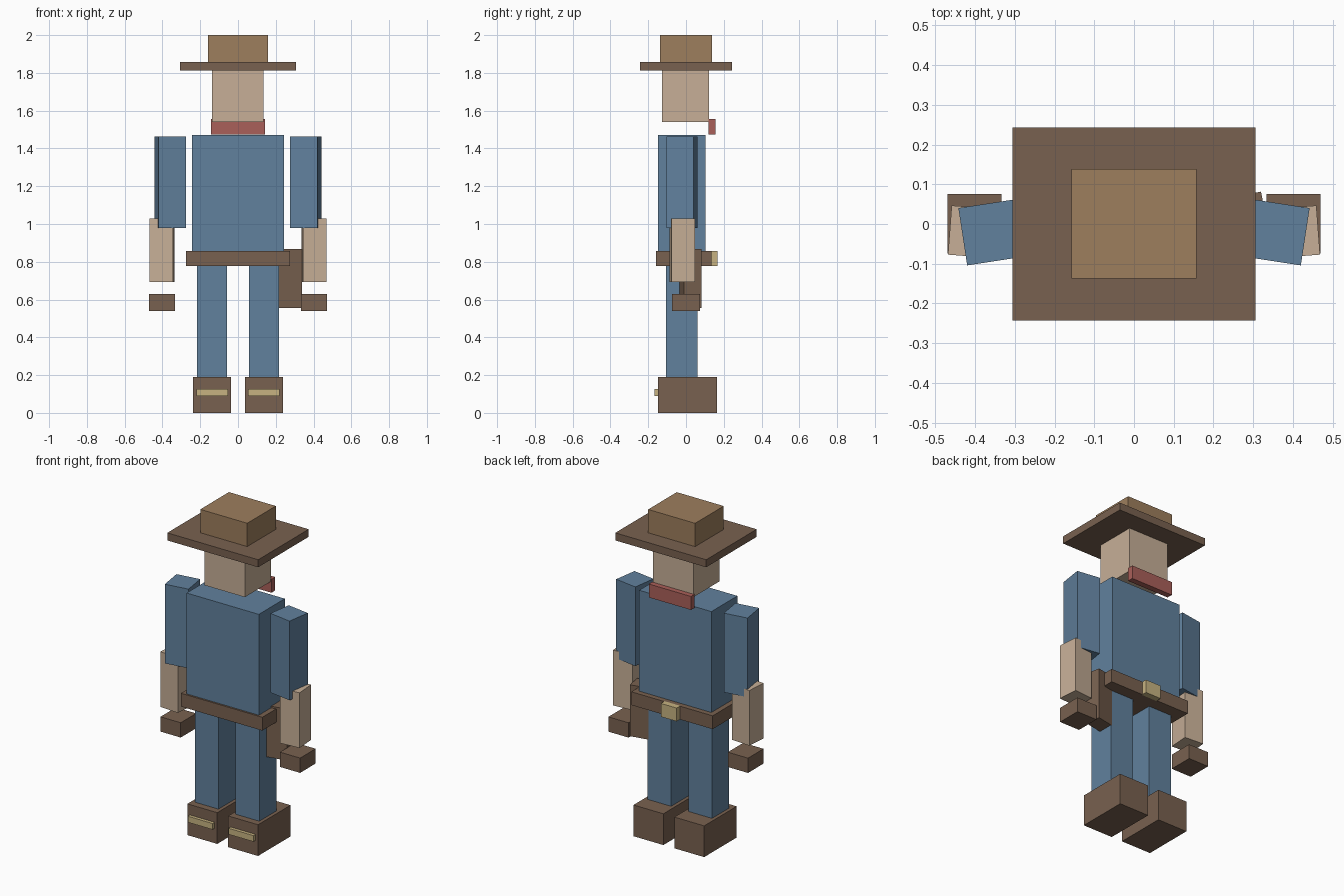
import bpy, bmesh
from math import radians
from mathutils import Matrix

if "Cube" in bpy.data.objects:
    bpy.data.objects.remove(bpy.data.objects["Cube"])


def material(name, rgb):
    m = bpy.data.materials.new(name)
    m.diffuse_color = (*rgb, 1)
    m.use_nodes = True
    m.node_tree.nodes["Principled BSDF"].inputs["Base Color"].default_value = m.diffuse_color
    return m


LEATHER = material("leather", (0.19, 0.12, 0.08))
FELT = material("felt", (0.34, 0.21, 0.11))
SKIN = material("skin", (0.57, 0.43, 0.31))
DENIM = material("denim", (0.12, 0.22, 0.34))
RED = material("red_cloth", (0.40, 0.115, 0.10))
BRASS = material("brass", (0.57, 0.45, 0.22))


def box(name, mat, x, y, z, turn=0):
    """Box from (min, max) ranges, turned about its own vertical axis."""
    mesh = bpy.data.meshes.new(name)
    bm = bmesh.new()
    bmesh.ops.create_cube(bm, size=1)
    size = [b - a for a, b in (x, y, z)]
    centre = [(a + b) / 2 for a, b in (x, y, z)]
    bm.transform(Matrix.Diagonal((*size, 1)))
    bm.to_mesh(mesh)
    bm.free()
    mesh.materials.append(mat)
    obj = bpy.data.objects.new(name, mesh)
    obj.location = centre
    obj.rotation_euler.z = radians(turn)
    bpy.context.collection.objects.link(obj)
    return obj


def pair(name, mat, x, y, z, turn=0):
    """Same box on both sides, mirrored across x = 0."""
    box("right_" + name, mat, x, y, z, turn)
    box("left_" + name, mat, (-x[1], -x[0]), y, z, -turn)


# Hat and head
box("hat_crown", FELT, (-0.158, 0.158), (-0.137, 0.138), (1.858, 2.0))
box("hat_brim", LEATHER, (-0.306, 0.306), (-0.243, 0.243), (1.812, 1.858))
box("head", SKIN, (-0.137, 0.135), (-0.127, 0.123), (1.54, 1.813))
box("neckerchief", RED, (-0.142, 0.142), (0.119, 0.155), (1.475, 1.557))

# Body and belt
box("torso", DENIM, (-0.243, 0.243), (-0.147, 0.103), (0.85, 1.472))
box("belt", LEATHER, (-0.274, 0.274), (-0.158, 0.135), (0.777, 0.858))
box("belt_buckle", BRASS, (-0.053, 0.053), (0.13, 0.166), (0.777, 0.858))
box("holster", LEATHER, (0.19, 0.33), (-0.025, 0.069), (0.555, 0.868), 11)

# Arms
pair("upper_arm", DENIM, (0.286, 0.432), (-0.094, 0.052), (0.98, 1.462), -8.7)
pair("forearm", SKIN, (0.34, 0.464), (-0.082, 0.042), (0.692, 1.028), 4.3)
pair("hand", LEATHER, (0.334, 0.47), (-0.074, 0.075), (0.54, 0.63))

# Legs and boots
pair("leg", DENIM, (0.058, 0.217), (-0.105, 0.06), (0.18, 0.79))
pair("boot", LEATHER, (0.037, 0.238), (-0.147, 0.165), (0.0, 0.19))
pair("spur", BRASS, (0.054, 0.221), (-0.167, -0.13), (0.09, 0.127))
